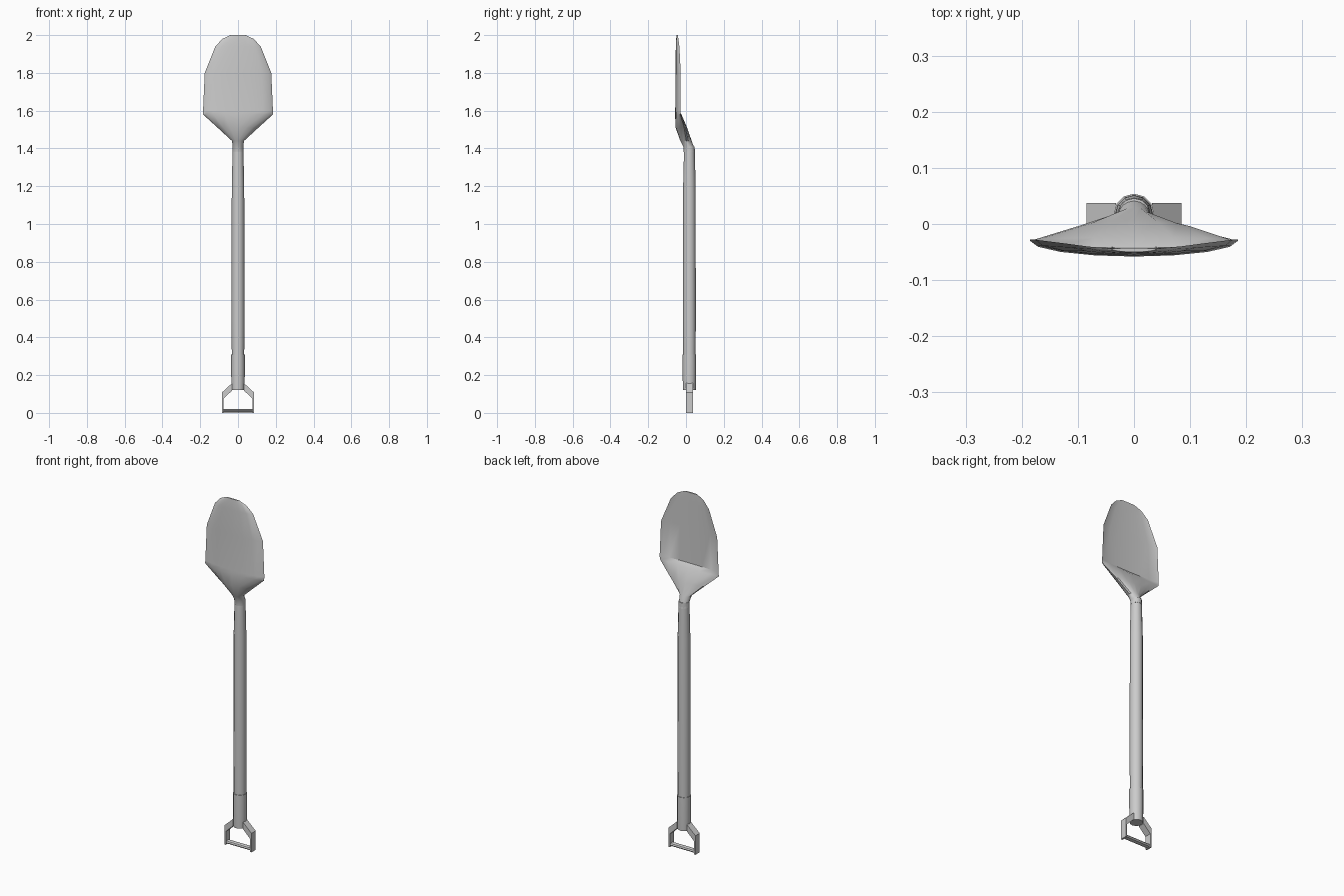
import bpy, bmesh, math

if "Cube" in bpy.data.objects:
    bpy.data.objects.remove(bpy.data.objects["Cube"])

CY = 0.018  # depth of the shaft axis


def finish(name, bm, angle=40):
    bmesh.ops.recalc_face_normals(bm, faces=bm.faces)
    me = bpy.data.meshes.new(name)
    bm.to_mesh(me)
    bm.free()
    ob = bpy.data.objects.new(name, me)
    bpy.context.collection.objects.link(ob)
    bpy.context.view_layer.objects.active = ob
    ob.select_set(True)
    bpy.ops.object.shade_smooth_by_angle(angle=math.radians(angle))
    ob.select_set(False)
    return ob


def loft(name, rows, sides, angle=40):
    """Rows are (z, half width, edge y, front y, back y)."""
    bm = bmesh.new()
    rings = []
    for z, w, ye, yf, yb in rows:
        ring = []
        for i in range(sides):
            a = 2 * math.pi * i / sides
            s = math.sin(a)
            y = ye + (yb - ye) * s if s > 0 else ye + (yf - ye) * -s
            ring.append(bm.verts.new((w * math.cos(a), y, z)))
        rings.append(ring)
    for lo, hi in zip(rings, rings[1:]):
        for i in range(sides):
            j = (i + 1) % sides
            bm.faces.new((lo[i], lo[j], hi[j], hi[i]))
    bm.faces.new(rings[0])
    bm.faces.new(rings[-1])
    return finish(name, bm, angle)


def round_row(z, r):
    return (z, r, CY, CY - r, CY + r)


# Wooden shaft and the sleeve at its lower end
loft("shaft", [round_row(0.14, 0.032), round_row(0.5, 0.034),
               round_row(1.2, 0.033), round_row(1.41, 0.028)], 12)
loft("sleeve", [round_row(0.12, 0.034), round_row(0.2, 0.036),
                round_row(0.31, 0.036)], 12)

# Dished blade with its cranked socket
loft("blade", [
    (1.38, 0.029, CY, -0.012, 0.047),
    (1.41, 0.028, 0.015, -0.014, 0.041),
    (1.44, 0.032, 0.002, -0.030, 0.030),
    (1.51, 0.108, -0.010, -0.055, 0.006),
    (1.58, 0.185, -0.030, -0.058, -0.024),
    (1.60, 0.185, -0.028, -0.057, -0.042),
    (1.80, 0.176, -0.028, -0.056, -0.043),
    (1.94, 0.120, -0.035, -0.054, -0.043),
    (1.98, 0.083, -0.040, -0.052, -0.043),
    (2.00, 0.040, -0.044, -0.050, -0.043)], 16, 35)

# Bent flat arms of the handle, mirrored left and right
outer = [(0.085, 0), (0.085, 0.108), (0.032, 0.157)]
inner = [(0.076, 0), (0.076, 0.075), (0.032, 0.118)]
for side, label in ((-1, "left"), (1, "right")):
    bm = bmesh.new()
    faces = []
    pairs = [[bm.verts.new((side * x, CY - 0.019, z)) for x, z in pr]
             for pr in zip(outer, inner)]
    for a, b in zip(pairs, pairs[1:]):
        faces.append(bm.faces.new((a[0], b[0], b[1], a[1])))
    ext = bmesh.ops.extrude_face_region(bm, geom=faces, use_keep_orig=True)
    moved = [g for g in ext["geom"] if isinstance(g, bmesh.types.BMVert)]
    bmesh.ops.translate(bm, verts=moved, vec=(0, 0.038, 0))
    finish("handle_arm_" + label, bm, 20)

# Grip bar across the bottom
bpy.ops.mesh.primitive_cylinder_add(vertices=8, radius=1, depth=0.156,
                                    location=(0, CY, 0.012),
                                    rotation=(0, math.pi / 2, 0))
grip = bpy.context.object
grip.name = "grip_bar"
grip.scale = (0.009, 0.016, 1)
bpy.ops.object.transform_apply(location=False, rotation=True, scale=True)
